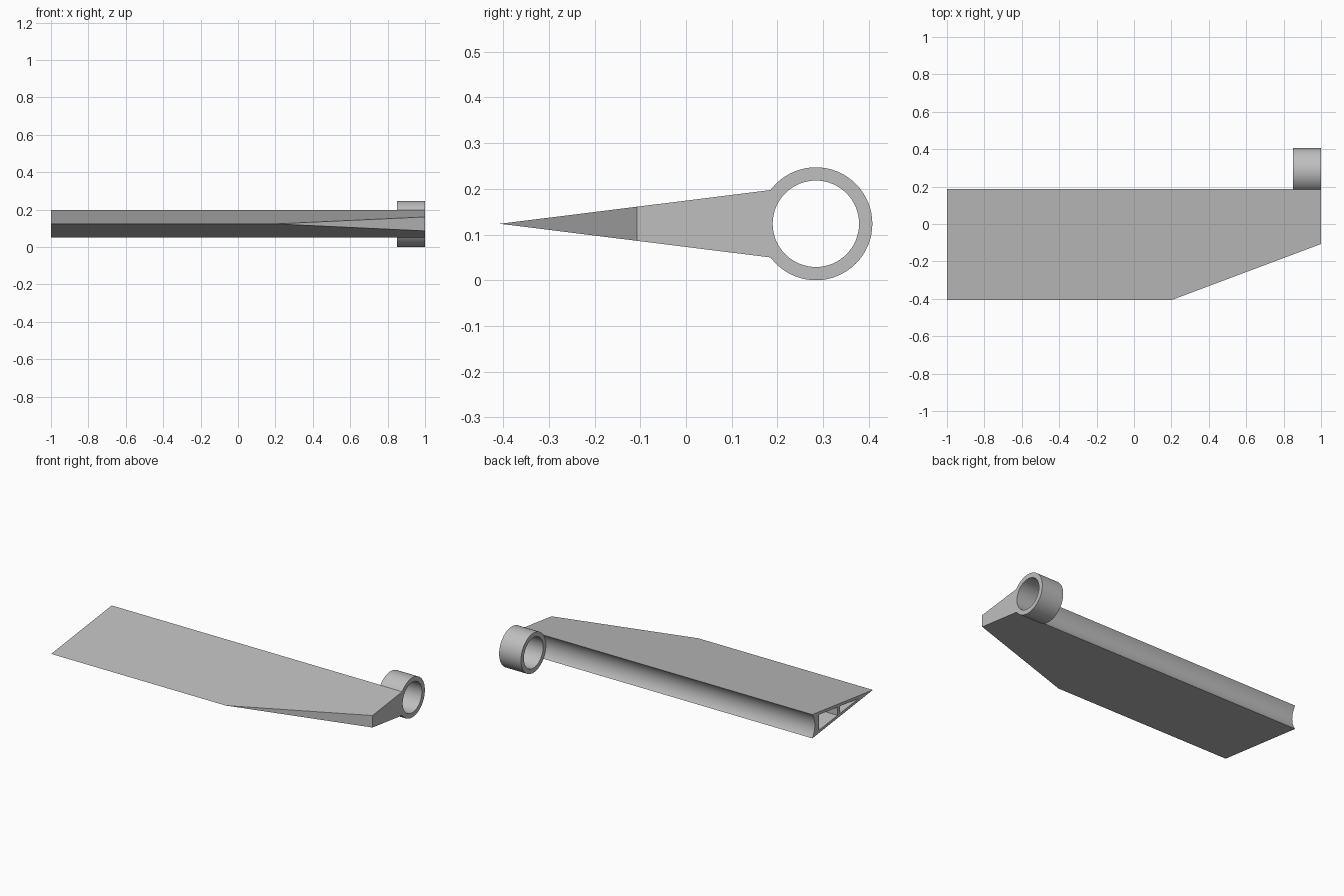
import bpy, bmesh, math
from mathutils import Vector

cube = bpy.data.objects.get("Cube")
if cube:
    bpy.data.objects.remove(cube, do_unlink=True)

# Main sizes
CY, CZ = 0.284, 0.1235          # axis of the hinge ring
RING_OUT, RING_IN = 0.1235, 0.0945
TIP_Y, HALF = -0.407, 0.074     # thin edge and half height of the thick edge
ARC_R = 0.1215
BACK_Y = CY - math.sqrt(ARC_R ** 2 - HALF ** 2)
SLOPE = HALF / (BACK_Y - TIP_Y)
WALL = 0.0176
CUT_POINT = Vector((0.2, TIP_Y, 0))
CUT_NORMAL = Vector((0.3, -0.8, 0)).normalized()

grey = bpy.data.materials.new("plain grey")
grey.use_nodes = True
colour = (0.52, 0.52, 0.52, 1)
grey.diffuse_color = colour
grey.node_tree.nodes["Principled BSDF"].inputs["Base Color"].default_value = colour


def add_object(name, bm):
    bmesh.ops.recalc_face_normals(bm, faces=bm.faces)
    mesh = bpy.data.meshes.new(name)
    bm.to_mesh(mesh)
    bm.free()
    mesh.materials.append(grey)
    obj = bpy.data.objects.new(name, mesh)
    bpy.context.collection.objects.link(obj)
    return obj


def prism(bm, profile, x0, x1):
    """Extrude a y-z profile along x."""
    face = bm.faces.new([bm.verts.new((x0, y, z)) for y, z in profile])
    out = bmesh.ops.extrude_face_region(bm, geom=[face])
    moved = [v for v in out["geom"] if isinstance(v, bmesh.types.BMVert)]
    bmesh.ops.translate(bm, verts=moved, vec=(x1 - x0, 0, 0))


def slant_cut(bm, inset=0.0):
    """Trim the front corner with an upright slanted plane and close it."""
    geom = bm.verts[:] + bm.edges[:] + bm.faces[:]
    out = bmesh.ops.bisect_plane(bm, geom=geom, plane_co=CUT_POINT - CUT_NORMAL * inset,
                                 plane_no=CUT_NORMAL, clear_outer=True)
    edges = [e for e in out["geom_cut"] if isinstance(e, bmesh.types.BMEdge)]
    bmesh.ops.holes_fill(bm, edges=edges)


def smooth(obj):
    bpy.ops.object.select_all(action="DESELECT")
    obj.select_set(True)
    bpy.context.view_layer.objects.active = obj
    bpy.ops.object.shade_smooth_by_angle(angle=math.radians(30))


# Wedge blade with a concave back that hugs the ring
spread = math.asin(HALF / ARC_R)
steps = 20
arc = []
for i in range(steps + 1):
    a = math.pi - spread + 2 * spread * i / steps
    arc.append((CY + ARC_R * math.cos(a), CZ + ARC_R * math.sin(a)))
bm = bmesh.new()
prism(bm, [(TIP_Y, CZ)] + arc, -1, 1)
slant_cut(bm)
blade = add_object("wedge_blade", bm)


# Two hollow cells open at the right end, divided by a web
def inner(y):
    return max(SLOPE * (y - TIP_Y) - WALL, 0)


bm = bmesh.new()
front_tip = TIP_Y + WALL / SLOPE
web_front, web_back, cell_back = -0.083, -0.06, 0.122
prism(bm, [(front_tip, CZ), (web_front, CZ - inner(web_front)),
           (web_front, CZ + inner(web_front))], -1.1, 0.97)
prism(bm, [(web_back, CZ - inner(web_back)), (cell_back, CZ - inner(cell_back)),
           (cell_back, CZ + inner(cell_back)), (web_back, CZ + inner(web_back))], -1.1, 0.97)
slant_cut(bm, inset=0.025)
cutter = add_object("cell_cutter", bm)
cutter.hide_render = True

hollow = blade.modifiers.new("hollow cells", "BOOLEAN")
hollow.operation = "DIFFERENCE"
hollow.solver = "EXACT"
hollow.object = cutter
bpy.context.view_layer.objects.active = blade
bpy.ops.object.modifier_apply(modifier=hollow.name)
bpy.data.objects.remove(cutter, do_unlink=True)
smooth(blade)

# Hinge ring at the left end
bm = bmesh.new()
n = 64
loops = []
for x, r in ((0.85, RING_OUT), (1, RING_OUT), (1, RING_IN), (0.85, RING_IN)):
    loops.append([bm.verts.new((x, CY + r * math.cos(math.tau * i / n),
                                CZ + r * math.sin(math.tau * i / n))) for i in range(n)])
for k in range(4):
    a, b = loops[k], loops[(k + 1) % 4]
    for i in range(n):
        j = (i + 1) % n
        bm.faces.new((a[i], a[j], b[j], b[i]))
smooth(add_object("hinge_ring", bm))
